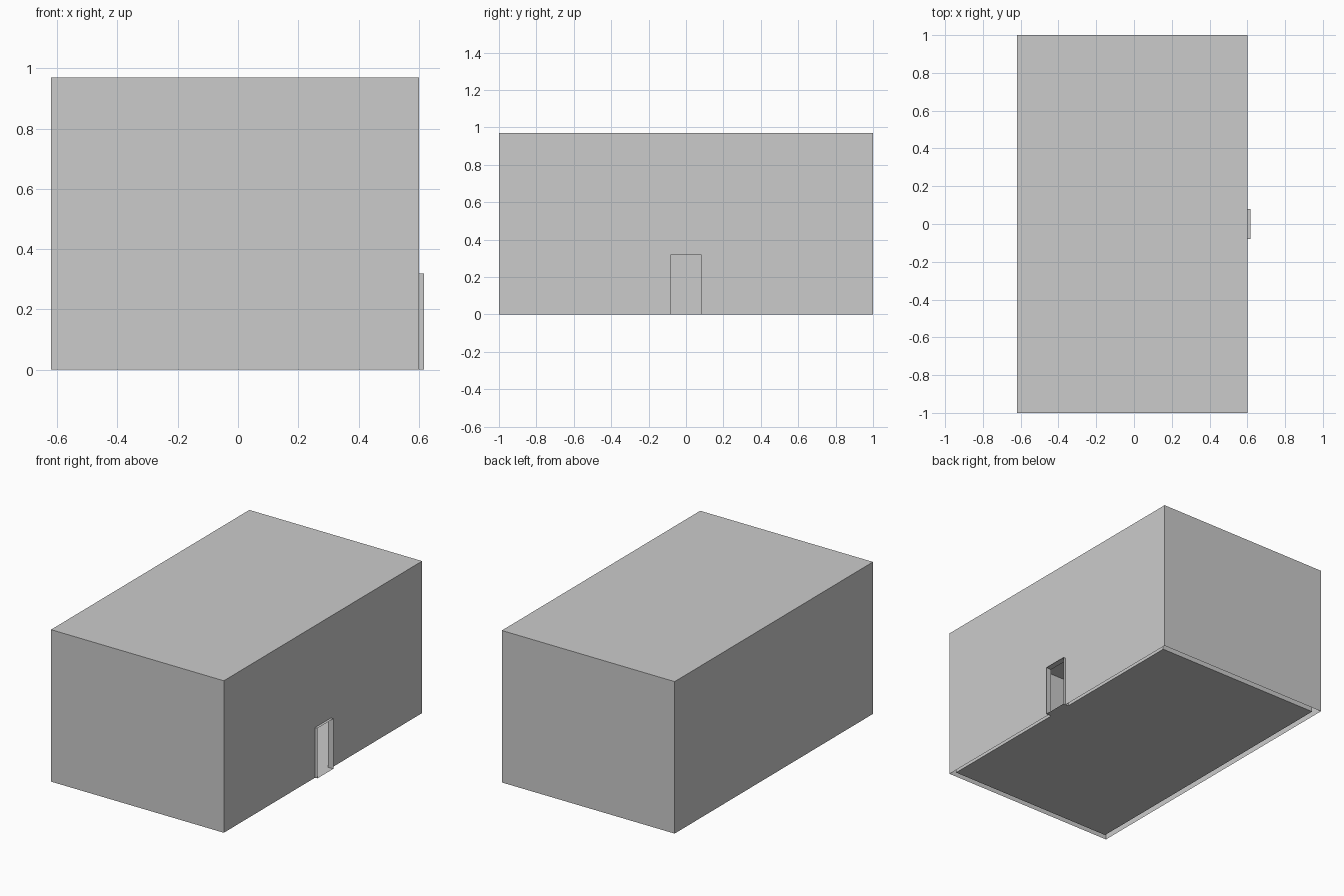
import bpy, bmesh

if "Cube" in bpy.data.objects:
    bpy.data.objects.remove(bpy.data.objects["Cube"])

DOOR_W, DOOR_H = 0.08, 0.32          # half width and height of the doorway
X_OUT, X_IN, X_FRAME = 0.60, 0.58, 0.617


def make(name, faces):
    bm = bmesh.new()
    for f in faces:
        bm.faces.new([bm.verts.new(p) for p in f])
    bmesh.ops.remove_doubles(bm, verts=bm.verts, dist=1e-5)
    me = bpy.data.meshes.new(name)
    bm.to_mesh(me)
    bm.free()
    ob = bpy.data.objects.new(name, me)
    bpy.context.collection.objects.link(ob)
    return ob


def room(name, x0, x1, y, z, floor, inward):
    """Thin box whose +x wall has a doorway; optional floor."""
    w, h = DOOR_W, DOOR_H
    door_wall = [(-y, 0), (-w, 0), (-w, h), (w, h), (w, 0), (y, 0), (y, z), (-y, z)]
    faces = [
        [(x1, a, b) for a, b in door_wall],
        [(x0, y, 0), (x0, -y, 0), (x0, -y, z), (x0, y, z)],
        [(x0, -y, 0), (x1, -y, 0), (x1, -y, z), (x0, -y, z)],
        [(x1, y, 0), (x0, y, 0), (x0, y, z), (x1, y, z)],
        [(x0, -y, z), (x1, -y, z), (x1, y, z), (x0, y, z)],
    ]
    if floor:
        faces.append([(x0, y, 0), (x1, y, 0), (x1, w, 0), (x1, -w, 0),
                      (x1, -y, 0), (x0, -y, 0)])
    if inward:
        faces = [f[::-1] for f in faces]
    return make(name, faces)


# Outer walls and roof, open underneath
room("outer_walls", -0.62, X_OUT, 1.0, 0.97, False, False)

# Inner lining with floor and ceiling
room("inner_room", -0.582, X_IN, 0.963, 0.955, True, True)

# Door surround: thin tunnel through the wall, standing slightly proud
ring = [(-DOOR_W, 0), (-DOOR_W, DOOR_H), (DOOR_W, DOOR_H), (DOOR_W, 0)]
make("door_surround", [
    [(X_IN, *a), (X_IN, *b), (X_FRAME, *b), (X_FRAME, *a)]
    for a, b in zip(ring, ring[1:] + ring[:1])])
